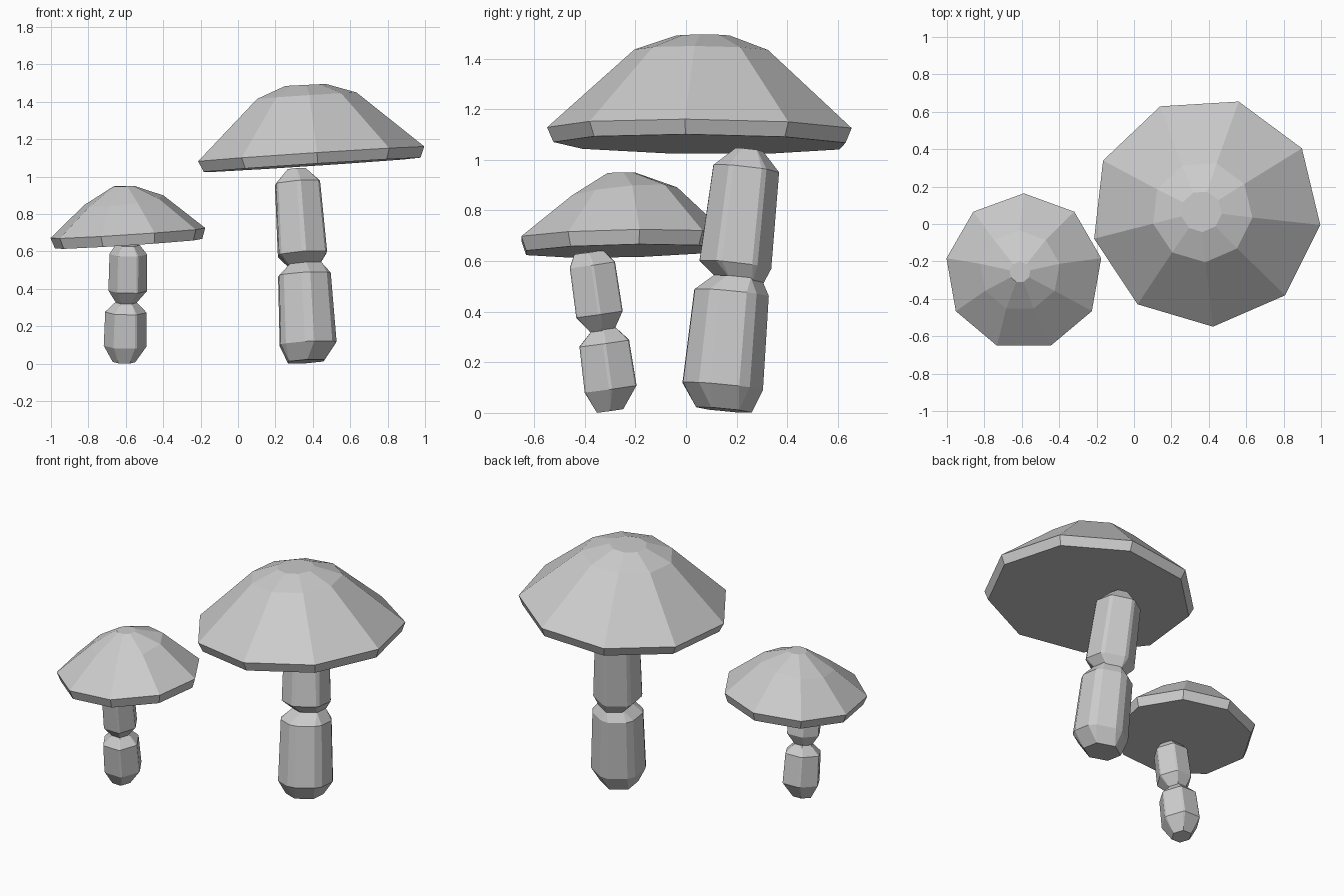
import bpy, bmesh
from math import sin, cos, radians

cube = bpy.data.objects.get("Cube")
if cube:
    bpy.data.objects.remove(cube, do_unlink=True)

grey = bpy.data.materials.new("light grey")
grey.use_nodes = True
colour = (0.6, 0.6, 0.6, 1)
grey.diffuse_color = colour
grey.node_tree.nodes["Principled BSDF"].inputs["Base Color"].default_value = colour


def loft(name, rings, angles_per_ring, slopes):
    """Skin tilted polygon rings, each given as (x, y, z, radius)."""
    bm = bmesh.new()
    loops = []
    for (x, y, z, r), angles, (sx, sy) in zip(rings, angles_per_ring, slopes):
        loop = []
        for a in angles:
            dx, dy = r * cos(radians(a)), r * sin(radians(a))
            loop.append(bm.verts.new((x + dx, y + dy, z + sx * dx + sy * dy)))
        loops.append(loop)
    n = len(loops[0])
    for low, high in zip(loops, loops[1:]):
        for i in range(n):
            j = (i + 1) % n
            bm.faces.new((low[i], low[j], high[j], high[i]))
    bm.faces.new(loops[0][::-1])
    bm.faces.new(loops[-1])
    bmesh.ops.remove_doubles(bm, verts=bm.verts, dist=0.0005)
    bmesh.ops.recalc_face_normals(bm, faces=bm.faces)
    mesh = bpy.data.meshes.new(name)
    bm.to_mesh(mesh)
    bm.free()
    mesh.materials.append(grey)
    bpy.context.collection.objects.link(bpy.data.objects.new(name, mesh))


def cap(name, rings, phase, slopes):
    """Nine-sided cap with a flat underside."""
    angles = [phase + 40 * k for k in range(9)]
    loft(name, rings, [angles] * len(rings), slopes)


def stem(name, rings, phase, bevel):
    """Leaning six-sided segment, corners bevelled between its two wide rings."""
    def corners(b):
        return [phase + 60 * k + s * b for k in range(6) for s in (-1, 1)]
    (x0, y0, z0, _), (x1, y1, z1, _) = rings[1:3]
    slope = (-(x1 - x0) / (z1 - z0), -(y1 - y0) / (z1 - z0))
    loft(name, rings, [corners(b) for b in (0, bevel, bevel, 0)], [slope] * 4)


# Large mushroom
cap("large_cap",
    [(.39, .065, 1.062, .59), (.385, .065, 1.12, .615),
     (.365, .065, 1.432, .27), (.36, .067, 1.49, .11)],
    -6.5, [(.066, -.01)] * 3 + [(.05, 0)])
stem("large_lower_stem",
     [(.365, .15, .012, .11), (.375, .145, .105, .16),
      (.355, .18, .475, .148), (.36, .205, .535, .095)], -27, 9)
stem("large_upper_stem",
     [(.355, .215, .52, .09), (.345, .195, .585, .142),
      (.318, .238, .965, .13), (.312, .25, 1.04, .055)], -27, 5)

# Small mushroom
cap("small_cap",
    [(-.585, -.256, .64, .4), (-.589, -.256, .697, .42),
     (-.61, -.25, .87, .215), (-.61, -.257, .949, .056)],
    10, [(.065, .02)] * 2 + [(.12, .1), (.02, .02)])
stem("small_lower_stem",
     [(-.61, -.3, .008, .06), (-.603, -.298, .095, .115),
      (-.6, -.323, .275, .11), (-.598, -.325, .33, .055)], 0, 3)
stem("small_upper_stem",
     [(-.598, -.33, .325, .055), (-.59, -.342, .39, .103),
      (-.587, -.37, .585, .1), (-.59, -.385, .635, .065)], 0, 3)
